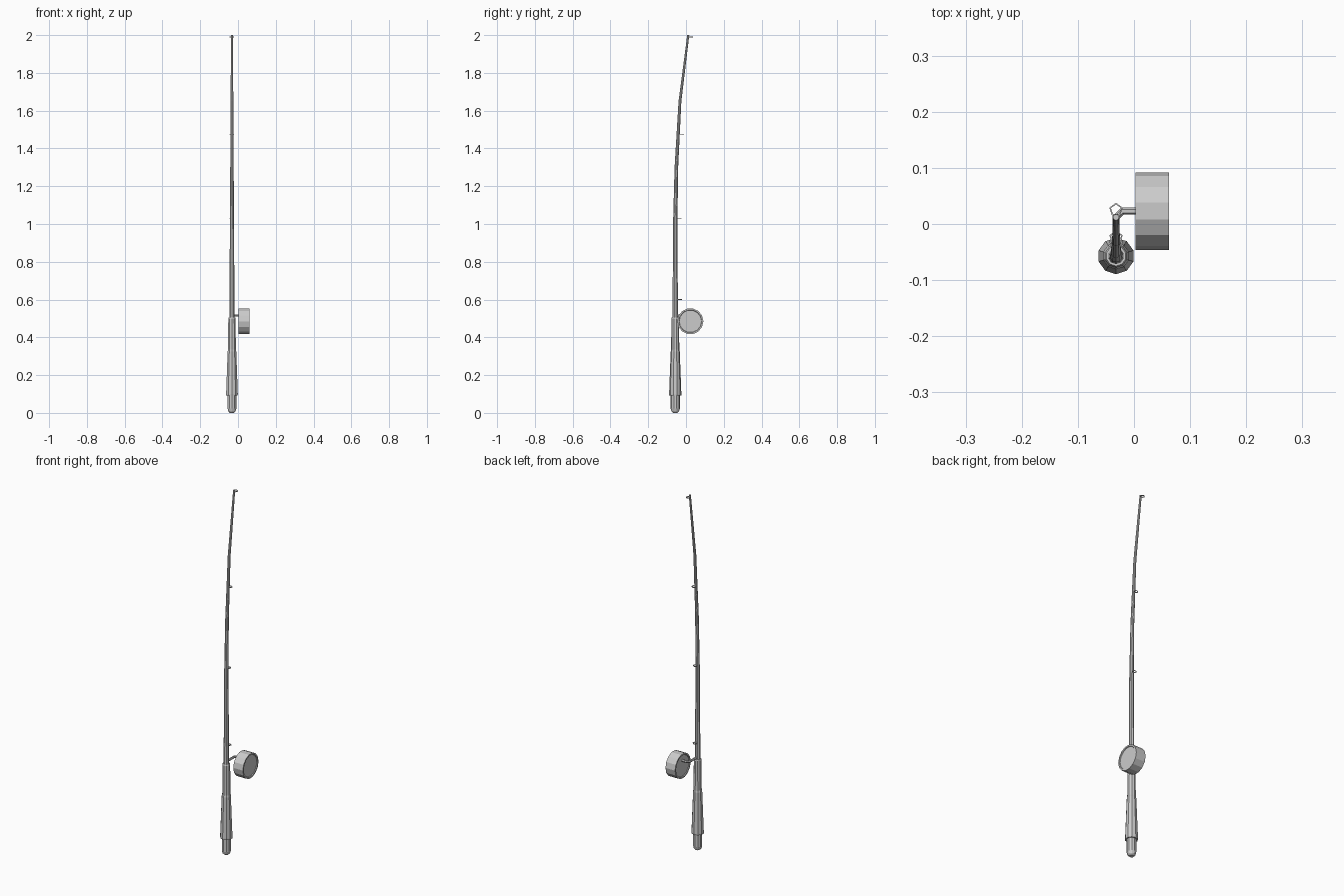
import bpy, bmesh
from math import pi, sin, cos
from mathutils import Matrix

if "Cube" in bpy.data.objects:
    bpy.data.objects.remove(bpy.data.objects["Cube"])

X, Y = -0.032, -0.057   # rod axis at the grip


def finish(name, bm):
    bmesh.ops.recalc_face_normals(bm, faces=bm.faces)
    mesh = bpy.data.meshes.new(name)
    bm.to_mesh(mesh)
    bm.free()
    ob = bpy.data.objects.new(name, mesh)
    bpy.context.collection.objects.link(ob)
    return ob


def loft(name, sections, sides, matrix=Matrix(), closed=False):
    """Skin rings given as (offset y, height z, radius)."""
    bm = bmesh.new()
    rings = []
    for y, z, r in sections:
        angles = [pi / 2 + 2 * pi * i / sides for i in range(sides)]
        rings.append([bm.verts.new((r * cos(a), y + r * sin(a), z)) for a in angles])
    pairs = list(zip(rings, rings[1:]))
    if closed:
        pairs.append((rings[-1], rings[0]))
    for a, b in pairs:
        for i in range(sides):
            j = (i + 1) % sides
            bm.faces.new((a[i], a[j], b[j], b[i]))
    if not closed:
        bm.faces.new(rings[0])
        bm.faces.new(rings[-1])
    bm.transform(matrix)
    return finish(name, bm)


axis = Matrix.Translation((X, 0, 0))

# Handle: rounded butt, tapered grip, slim fore grip
loft("handle", [(Y, z, r) for z, r in (
    (0, 0.012), (0.008, 0.02), (0.022, 0.024), (0.092, 0.024), (0.092, 0.032),
    (0.1, 0.0325), (0.325, 0.024), (0.335, 0.0215), (0.5, 0.0205), (0.505, 0.018))],
    10, axis)

# Bent tapering rod
rod = [(Y, 0.49, 0.0145), (-0.057, 1.0, 0.0115), (-0.051, 1.3, 0.0095),
       (-0.032, 1.65, 0.0075), (0.012, 2.0, 0.0055)]
loft("rod", rod, 10, axis)

# Five-sided line guides on the back of the rod
for n, z in enumerate((0.6, 1.03, 1.475, 1.99)):
    for a, b in zip(rod, rod[1:]):
        if a[1] <= z <= b[1]:
            t = (z - a[1]) / (b[1] - a[1])
            y = a[0] + t * (b[0] - a[0]) + a[2] + t * (b[2] - a[2])
    section = [(0, -0.002, 0.0125), (0, 0.002, 0.0125), (0, 0.002, 0.0095), (0, -0.002, 0.0095)]
    loft(f"line_guide_{n + 1}", section, 5,
         Matrix.Translation((X, y + 0.009, z)), closed=True)

# Reel drum lying along x, with a shallow rim on each side
loft("reel", [(0, 0.007, 0.059), (0, 0.003, 0.061), (0, 0.003, 0.069), (0, 0.062, 0.069),
              (0, 0.062, 0.061), (0, 0.058, 0.059)], 14,
     Matrix.Translation((0, 0.023, 0.485)) @ Matrix.Rotation(pi / 2, 4, 'Y'))

# Bent arm joining the reel to the rod
curve = bpy.data.curves.new("reel_arm", 'CURVE')
curve.dimensions = '3D'
curve.bevel_depth = 0.0065
curve.bevel_resolution = 1
curve.use_fill_caps = True
spline = curve.splines.new('POLY')
path = [(X, Y, 0.515), (X, 0.012, 0.515), (X + 0.011, 0.023, 0.515), (0.012, 0.023, 0.515)]
spline.points.add(len(path) - 1)
for p, co in zip(spline.points, path):
    p.co = (*co, 1)
spline.use_smooth = False
arm = bpy.data.objects.new("reel_arm", curve)
bpy.context.collection.objects.link(arm)
bpy.context.view_layer.objects.active = arm
arm.select_set(True)
bpy.ops.object.convert(target='MESH')
